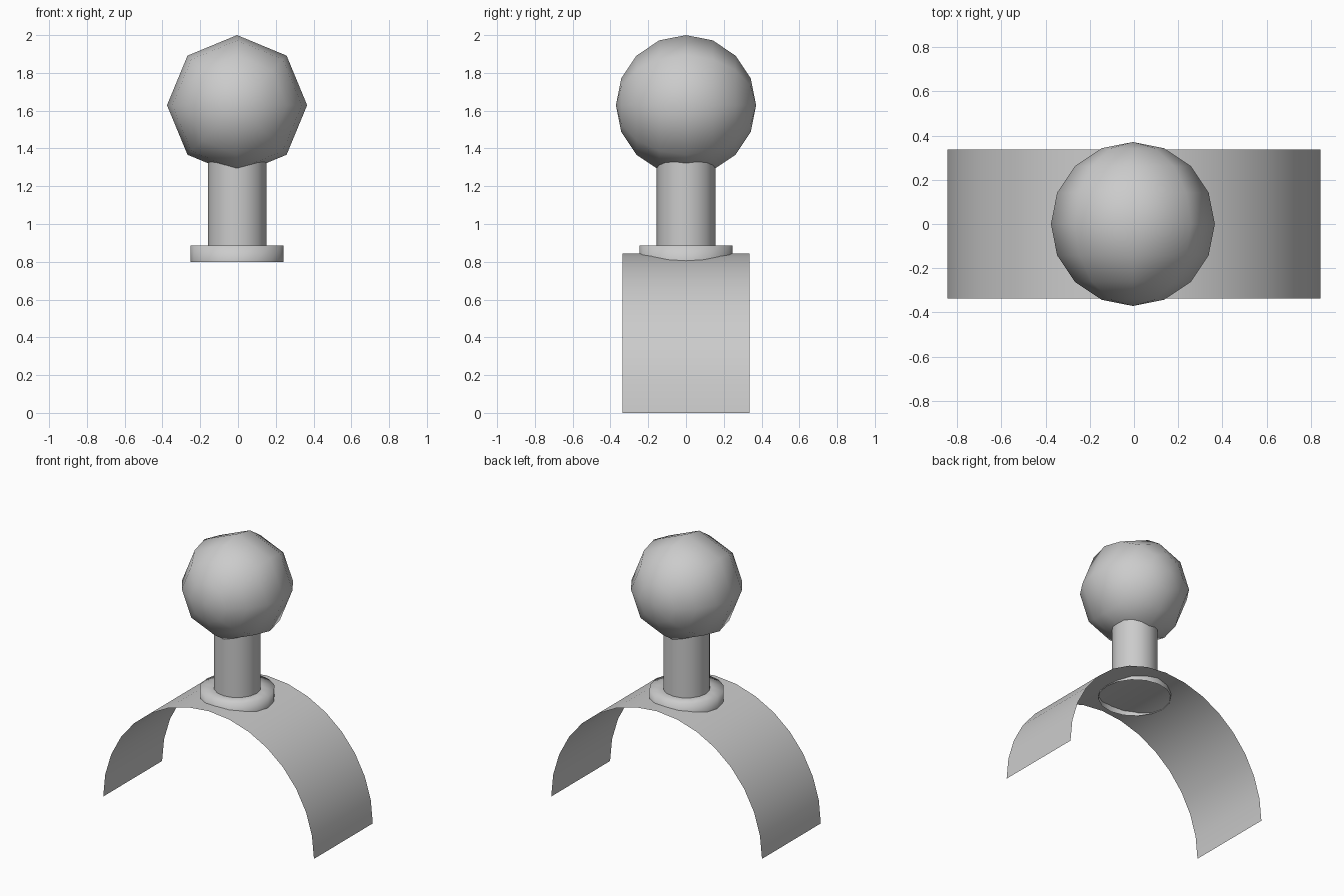
import bpy, bmesh, math
from mathutils import Matrix

if "Cube" in bpy.data.objects:
    bpy.data.objects.remove(bpy.data.objects["Cube"])

CX = -0.005  # tiny sideways offset of the knob assembly


def finish(bm, name):
    bmesh.ops.recalc_face_normals(bm, faces=bm.faces)
    for f in bm.faces:
        f.smooth = True
    me = bpy.data.meshes.new(name)
    bm.to_mesh(me)
    bm.free()
    ob = bpy.data.objects.new(name, me)
    bpy.context.collection.objects.link(ob)
    return ob


def lathe(name, profile, sides=16):
    """Open surface of revolution about z from (radius, height) points."""
    bm = bmesh.new()
    rings = []
    for r, z in profile:
        rings.append([bm.verts.new((CX + r * math.cos(2 * math.pi * i / sides),
                                    r * math.sin(2 * math.pi * i / sides), z))
                      for i in range(sides)])
    for a, b in zip(rings, rings[1:]):
        for i in range(sides):
            j = (i + 1) % sides
            bm.faces.new((a[i], a[j], b[j], b[i]))
    return finish(bm, name)


# Half-round saddle band, a single thin sheet
R, HALF_W, N = 0.845, 0.337, 16
bm = bmesh.new()
pairs = []
for i in range(N + 1):
    a = math.pi * i / N
    pairs.append([bm.verts.new((R * math.cos(a), y, R * math.sin(a)))
                  for y in (-HALF_W, HALF_W)])
for p, q in zip(pairs, pairs[1:]):
    bm.faces.new((p[0], p[1], q[1], q[0]))
finish(bm, "saddle_band")

# Collar with open underside, and the stem
lathe("collar", [(0.247, 0.80), (0.247, 0.885), (0.155, 0.885)])
lathe("stem", [(0.155, 0.885), (0.155, 1.36)])

# Ball knob: eight-sided, poles pointing front and back
bm = bmesh.new()
bmesh.ops.create_uvsphere(bm, u_segments=8, v_segments=8, radius=0.371)
bmesh.ops.transform(bm, verts=bm.verts,
                    matrix=Matrix.Translation((CX, 0, 1.629)) @ Matrix.Rotation(math.pi / 2, 4, 'X'))
finish(bm, "ball_knob")
